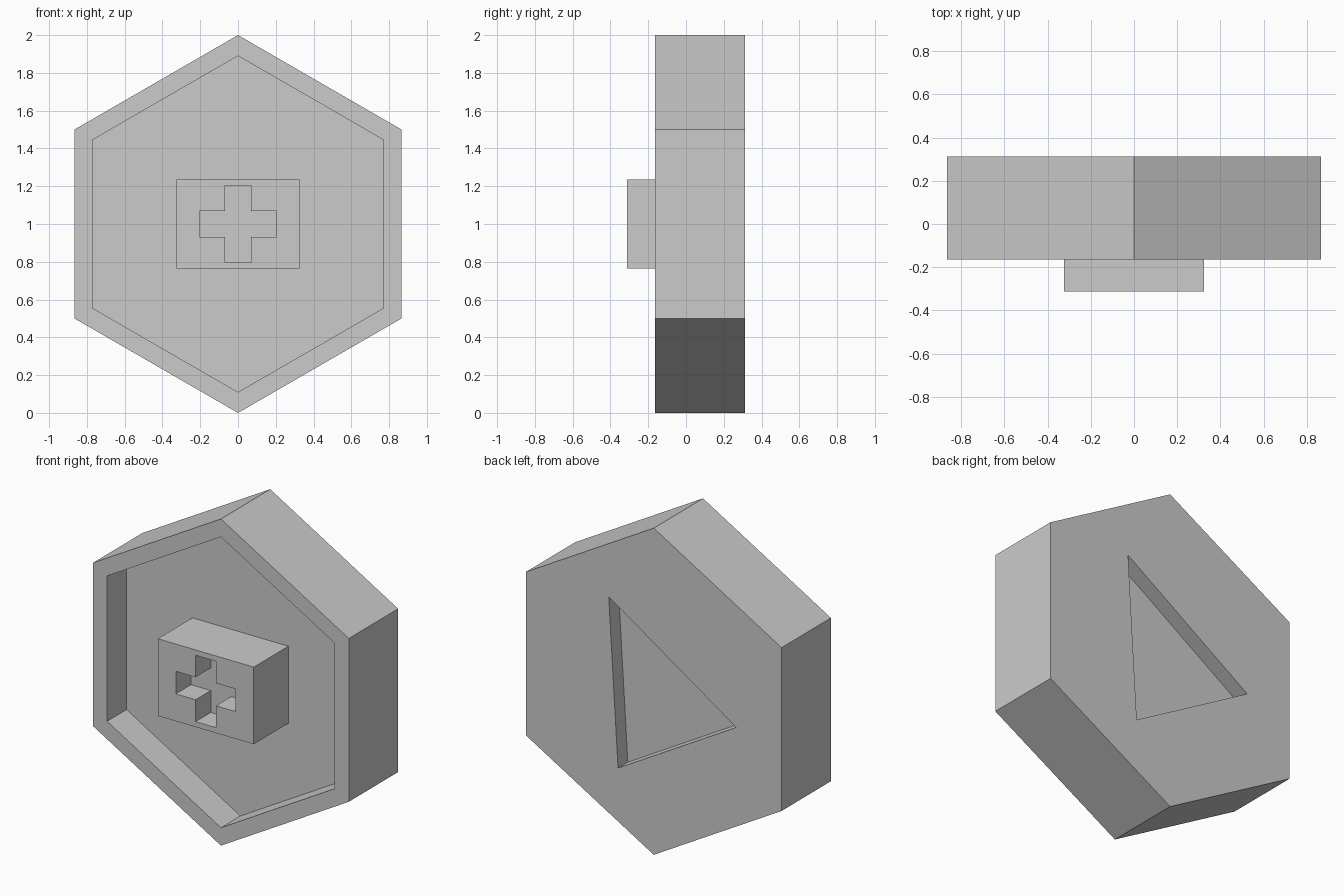
import bpy
import math

default = bpy.data.objects.get("Cube")
if default:
    bpy.data.objects.remove(default, do_unlink=True)

GREY = (0.6, 0.6, 0.6, 1.0)
grey = bpy.data.materials.new("plain grey")
grey.use_nodes = True
grey.diffuse_color = GREY
grey.node_tree.nodes["Principled BSDF"].inputs["Base Color"].default_value = GREY

FRONT, BACK = -0.165, 0.312      # body faces
FLOOR, BOX_FRONT = 0.023, -0.312  # front recess floor, box face
EPS = 0.1                        # cutter overshoot


def prism(name, outline, y0, y1):
    """Extrude an (x, z) outline, counter-clockwise from the front, along y."""
    n = len(outline)
    verts = [(x, y, z) for y in (y0, y1) for x, z in outline]
    faces = [tuple(range(n)), tuple(reversed(range(n, 2 * n)))]
    for i in range(n):
        j = (i + 1) % n
        faces.append((i, i + n, j + n, j))
    mesh = bpy.data.meshes.new(name)
    mesh.from_pydata(verts, [], faces)
    mesh.materials.append(grey)
    obj = bpy.data.objects.new(name, mesh)
    bpy.context.collection.objects.link(obj)
    return obj


def hexagon(radius):
    return [(radius * math.cos(math.radians(30 + 60 * i)),
             1 + radius * math.sin(math.radians(30 + 60 * i))) for i in range(6)]


def rectangle(w, h):
    return [(-w, 1 - h), (w, 1 - h), (w, 1 + h), (-w, 1 + h)]


def plus(arm, half):
    quarter = [(arm, -half), (arm, half), (half, half)]
    points = []
    for x, z in quarter:
        points.append((x, z))
    for _ in range(3):
        quarter = [(-z, x) for x, z in quarter]
        points += quarter
    return [(x, 1 + z) for x, z in points]


def cut(target, cutter):
    mod = target.modifiers.new(cutter.name, 'BOOLEAN')
    mod.operation = 'DIFFERENCE'
    mod.solver = 'EXACT'
    mod.object = cutter
    bpy.context.view_layer.objects.active = target
    bpy.ops.object.modifier_apply(modifier=mod.name)
    bpy.data.objects.remove(cutter, do_unlink=True)


# Hexagonal body with a hexagonal front recess and a triangular back recess
body = prism("hexagonal_body", hexagon(1.0), FRONT, BACK)
cut(body, prism("front_recess", hexagon(0.89), FRONT - EPS, FLOOR))
triangle = [(-0.558, 0.929), (0.242, 0.466), (0.305, 1.498)]
cut(body, prism("back_recess", triangle, BACK - 0.095, BACK + EPS))

# Central box with a plus-shaped socket
box = prism("center_box", rectangle(0.325, 0.236), BOX_FRONT, FLOOR)
cut(box, prism("plus_socket", plus(0.203, 0.069), BOX_FRONT - EPS, BOX_FRONT + 0.147))
